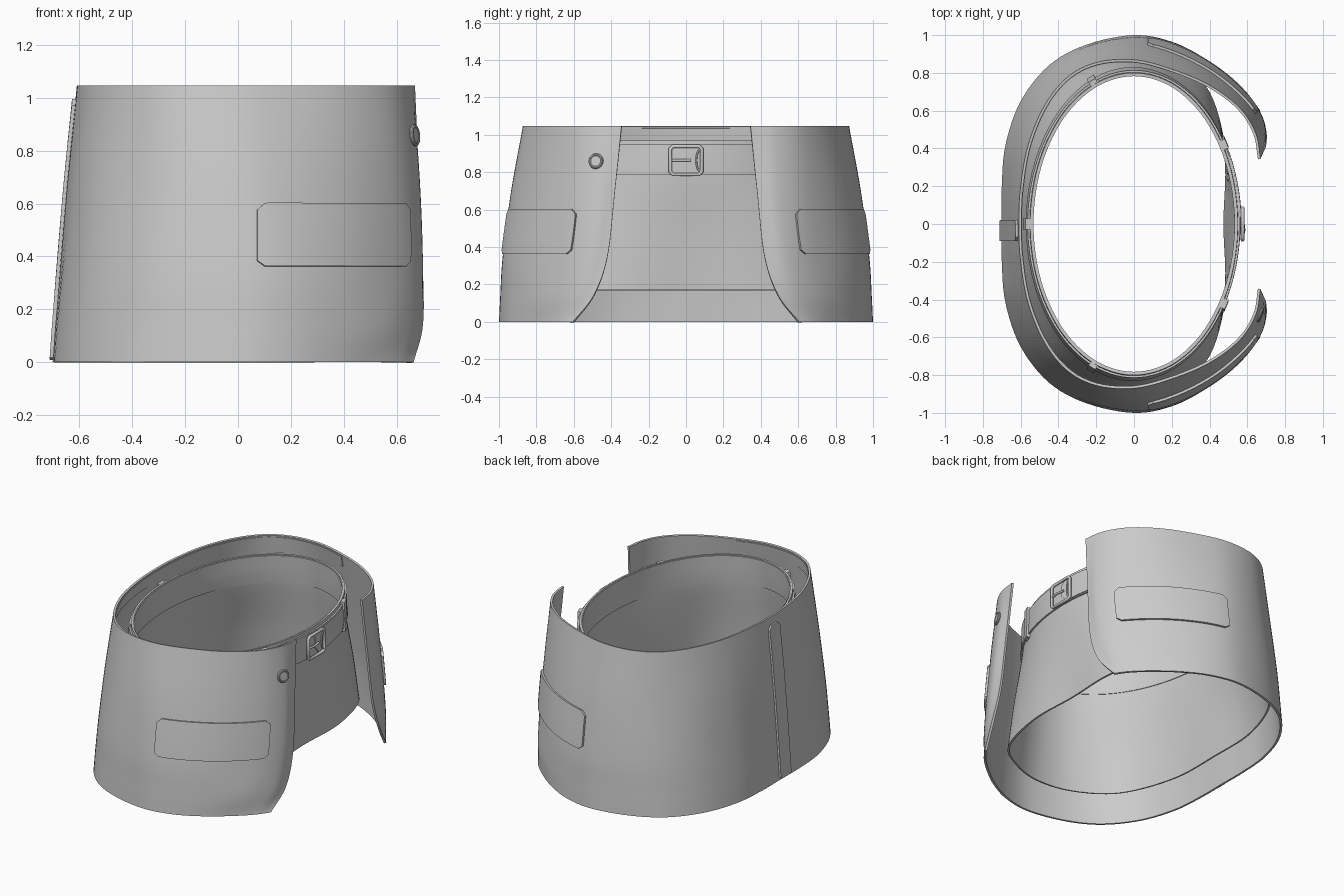
import bpy, bmesh, math
from mathutils import Vector

if "Cube" in bpy.data.objects:
    bpy.data.objects.remove(bpy.data.objects["Cube"])


def catmull(a, b, c, d, t):
    return 0.5 * (2 * b + (c - a) * t + (2 * a - 5 * b + 4 * c - d) * t * t
                  + (3 * b - a - 3 * c + d) * t ** 3)


def make_surface(rows, heights, closed):
    """Smooth surface S(u, v) from half plans mirrored in y; u = 0 is the -x middle."""
    rows = [[Vector((x, y, z)) for x, y in r] for r, z in zip(rows, heights)]
    last = len(rows[0]) - 1
    flip = lambda p: Vector((p.x, -p.y, p.z))

    def point(r, i):
        m = abs(i)
        if m <= last:
            p = r[m]
        else:
            q = r[2 * last - m]
            p = flip(q) if closed else 2 * r[last] - q
        return flip(p) if i < 0 else p

    def along(r, u):
        i = max(-last, min(last - 1, math.floor(u)))
        return catmull(*[point(r, i + k) for k in (-1, 0, 1, 2)], u - i)

    def surf(u, v):
        top = len(rows) - 1
        j = max(0, min(top - 1, math.floor(v)))
        c = [along(r, u) for r in rows]
        before = c[j - 1] if j > 0 else 2 * c[0] - c[1]
        after = c[j + 2] if j + 2 <= top else 2 * c[top] - c[top - 1]
        return catmull(before, c[j], c[j + 1], after, v - j)
    return surf


def offset_point(surf, u, v, d):
    e = 0.01
    n = (surf(u, v + e) - surf(u, v - e)).cross(surf(u + e, v) - surf(u - e, v)).normalized()
    return surf(u, v) + n * d, n


def finish(ob):
    bpy.ops.object.select_all(action='DESELECT')
    ob.select_set(True)
    bpy.context.view_layer.objects.active = ob
    bpy.ops.object.shade_smooth_by_angle(angle=math.radians(35))


def patch(name, surf, u0, u1, v0, v1, nu, nv, d_in, d_out, closed=False, cu=0, cv=0):
    """Thick panel lying on a surface; cu and cv chamfer its corners."""
    us = [u0 + (u1 - u0) * i / nu for i in range(nu + (0 if closed else 1))]
    if cu:
        us = [u0] + [u0 + cu + (u1 - u0 - 2 * cu) * i / nu for i in range(nu + 1)] + [u1]
    bm = bmesh.new()
    layers = []
    for d in (d_out, d_in):
        cols = []
        for i, u in enumerate(us):
            c = cv if cu and i in (0, len(us) - 1) else 0
            cols.append([bm.verts.new(offset_point(surf, u, v0 + c + (v1 - v0 - 2 * c) * j / nv, d)[0])
                         for j in range(nv + 1)])
        layers.append(cols)
    A, B = layers
    n = len(us)
    for i in range(n if closed else n - 1):
        k = (i + 1) % n
        for j in range(nv):
            for L in layers:
                bm.faces.new((L[i][j], L[k][j], L[k][j + 1], L[i][j + 1]))
        for j in (0, nv):
            bm.faces.new((A[i][j], A[k][j], B[k][j], B[i][j]))
    if not closed:
        for i in (0, n - 1):
            for j in range(nv):
                bm.faces.new((A[i][j], A[i][j + 1], B[i][j + 1], B[i][j]))
    bmesh.ops.recalc_face_normals(bm, faces=bm.faces)
    me = bpy.data.meshes.new(name)
    bm.to_mesh(me)
    bm.free()
    ob = bpy.data.objects.new(name, me)
    bpy.context.collection.objects.link(ob)
    finish(ob)


def rod(name, pts, radius, cyclic=False):
    cu = bpy.data.curves.new(name, 'CURVE')
    cu.dimensions, cu.bevel_depth, cu.bevel_resolution, cu.use_fill_caps = '3D', radius, 3, True
    sp = cu.splines.new('POLY')
    sp.points.add(len(pts) - 1)
    for p, co in zip(sp.points, pts):
        p.co = (*co, 1)
    sp.use_cyclic_u = cyclic
    bpy.context.collection.objects.link(bpy.data.objects.new(name, cu))


# Outer skirt: half plans at five heights, open at +x
base = [(-.70, 0), (-.70, .2), (-.68, .42), (-.6, .65), (-.45, .84), (-.25, .95),
        (0, 1.0), (.2, .965), (.37, .88), (.51, .775), (.605, .685), (.665, .605)]
hemline = [(-.69, 0), (-.69, .2), (-.67, .415), (-.59, .645), (-.445, .83), (-.247, .945),
           (0, .993), (.2, .96), (.4, .86), (.56, .735), (.665, .6), (.70, .495)]
low = [(-.675, 0), (-.67, .2), (-.65, .41), (-.57, .64), (-.43, .82), (-.24, .935),
       (0, .98), (.2, .945), (.42, .83), (.6, .67), (.69, .53), (.70, .42)]
high = [(-.645, 0), (-.64, .2), (-.61, .42), (-.53, .63), (-.4, .79), (-.22, .9),
        (0, .935), (.2, .89), (.42, .78), (.595, .63), (.68, .485), (.685, .38)]
rim = [(-.61, 0), (-.6, .2), (-.56, .42), (-.475, .625), (-.355, .775), (-.2, .855),
       (0, .87), (.2, .82), (.4, .735), (.56, .615), (.645, .48), (.67, .345)]
skirt = make_surface([base, hemline, low, high, rim], [0, .14, .35, .7, 1.047], False)
sv = lambda z: 1 + z / .35
patch("outer_skirt", skirt, -11, 11, 0, 4, 132, 32, -.014, 0)
patch("top_facing", skirt, -7, 7, 3.76, 3.97, 84, 2, -.018, -.014)

# Side patches, back strip
for side, s in (("front", -1), ("rear", 1)):
    a, b = sorted((6.35 * s, 9.37 * s))
    patch(side + "_side_patch", skirt, a, b, sv(.365), sv(.605), 18, 6, -.005, .013, cu=.15, cv=.07)
patch("back_strip", skirt, -.45, .1, .06, sv(.998), 4, 32, -.005, .013, cu=.1, cv=.07)

# Button: disc with raised rim
loc, nrm = offset_point(skirt, -10, sv(.86), -.002)
rot = nrm.to_track_quat('Z', 'Y').to_euler()
bpy.ops.mesh.primitive_cylinder_add(vertices=32, radius=.034, depth=.022, location=loc, rotation=rot)
bpy.context.object.name = "button_disc"
finish(bpy.context.object)
bpy.ops.mesh.primitive_torus_add(major_segments=32, minor_segments=10, major_radius=.034,
                                 minor_radius=.008, location=loc + nrm * .006, rotation=rot)
bpy.context.object.name = "button_rim"
finish(bpy.context.object)

# Inner waist tube: upright band on top, flared towards the back and sides below
oval = [(-.55 * math.cos(math.pi * i / 8), .8 * math.sin(math.pi * i / 8)) for i in range(9)]
hem = [(-.635, 0), (-.62, .36), (-.485, .70), (-.25, .87), (0, .91), (.22, .845),
       (.4, .7), (.49, .36), (.485, 0)]
band = [(x * 1.01 - .006, y * 1.025) for x, y in oval]
mid = [(a * .55 + c * .45, b * .55 + d * .45) for (a, b), (c, d) in zip(hem, band)]
tube = make_surface([hem, mid, band, oval], [.17, .475, .78, .97], True)
tv = lambda z: 2 + (z - .78) / .19
patch("waist_tube", tube, -8, 8, 0, 3, 112, 18, -.012, 0, closed=True)
# Facing inside the waistband
patch("waistband_facing", tube, -8, 8, 2, 2.98, 112, 4, -.018, -.012, closed=True)

# Belt, belt tail and loops
patch("belt", tube, -8, 8, tv(.785), tv(.948), 112, 4, .001, .012, closed=True)
patch("belt_tail", tube, 6.7, 8, tv(.79), tv(.943), 14, 2, .01, .018, cu=.12, cv=.2)
for i, u in enumerate((-6.6, -3, 0, 3, 6.6)):
    patch("belt_loop_%d" % (i + 1), tube, u - .09, u + .09, tv(.77), tv(.965), 3, 4, -.005, .024)

# Buckle: frame, keeper and prong
bx = .575
w, h, c, zc = .084, .075, .014, .863
corners = [(-w + c, -h), (w - c, -h), (w, -h + c), (w, h - c),
           (w - c, h), (-w + c, h), (-w, h - c), (-w, -h + c)]
rod("buckle_frame", [(bx, y, zc + z) for y, z in corners], .01, True)
rod("buckle_keeper", [(bx, .08 - .025 * math.cos(a * math.pi / 12), zc + .06 * math.sin(a * math.pi / 12))
                      for a in range(-6, 7)], .005)
rod("buckle_prong", [(bx, -.075, zc), (bx + .008, -.03, zc), (bx, .025, zc)], .007)
